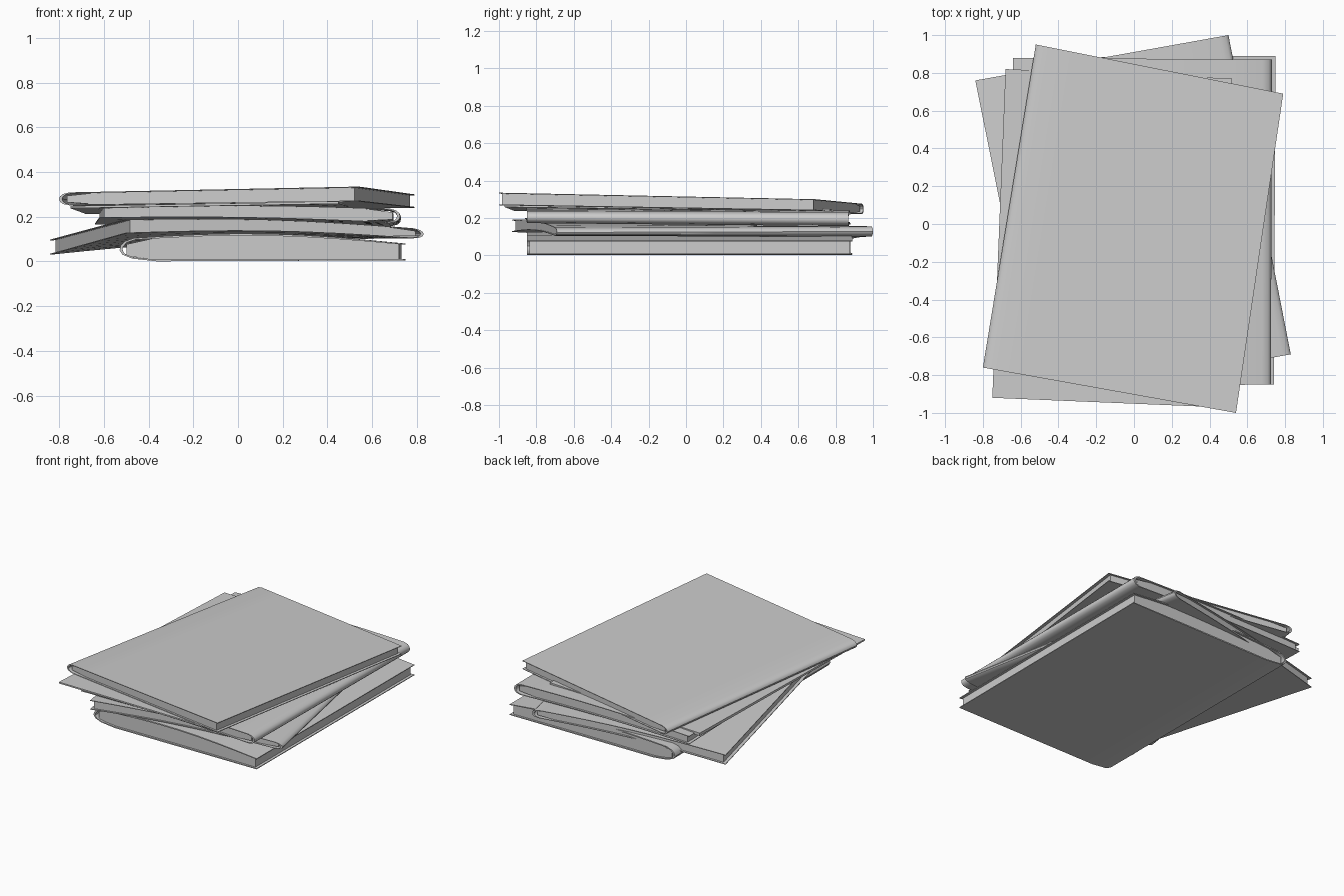
import bpy, bmesh
from math import sin, pi, radians

if "Cube" in bpy.data.objects:
    bpy.data.objects.remove(bpy.data.objects["Cube"])


def lerp(a, b, t):
    return a + (b - a) * t


def loft(name, line_a, line_b, v0, v1, place, rows=8):
    """Sweep the closed section between two matching lines along the book."""
    loop = line_a + line_b[::-1]
    n, m = len(loop), len(line_a)
    bm = bmesh.new()
    rings = []
    for r in range(rows + 1):
        v = lerp(v0, v1, r / rows)
        rings.append([bm.verts.new(place(u, v, w)) for u, w in loop])
    for p, q in zip(rings, rings[1:]):
        for i in range(n):
            j = (i + 1) % n
            bm.faces.new((p[i], p[j], q[j], q[i]))
    for ring in (rings[0], rings[-1]):
        for i in range(m - 1):
            bm.faces.new((ring[i], ring[i + 1], ring[n - 2 - i], ring[n - 1 - i]))
    bmesh.ops.recalc_face_normals(bm, faces=bm.faces[:])
    mesh = bpy.data.meshes.new(name)
    bm.to_mesh(mesh)
    bm.free()
    ob = bpy.data.objects.new(name, mesh)
    bpy.context.collection.objects.link(ob)
    bpy.ops.object.select_all(action='DESELECT')
    ob.select_set(True)
    bpy.context.view_layer.objects.active = ob
    bpy.ops.object.shade_smooth_by_angle(angle=radians(35))
    return ob


def placer(corners, bulge_low, bulge_top):
    """Map (across, along, up) in 0..1 onto the bent slab.
    corners: open front, spine front, open back, spine back as (x, y, z low, z top)."""
    def place(u, v, w):
        of, sf, ob, sb = corners
        x, y, zl, zt = (lerp(lerp(a, b, u), lerp(c, d, u), v)
                        for a, b, c, d in zip(of, sf, ob, sb))
        arch = sin(pi * u)
        return x, y, lerp(zl + bulge_low * arch, zt + bulge_top * arch, w)
    return place


def book(name, corners, bulge_low=0, bulge_top=0, low_round=.035, top_round=.035):
    place = placer(corners, bulge_low, bulge_top)
    steps = [i / 8 for i in range(8)]
    cl, ct = low_round, top_round
    # cover: flat sides joined by a rounded spine
    outer = [(s * (1 - cl), 0) for s in steps]
    outer += [(1 - cl, 0), (1 - .35 * cl, .12), (1 - .08 * cl, .3), (1, .5),
              (1 - .08 * ct, .7), (1 - .35 * ct, .88), (1 - ct, 1)]
    outer += [(s * (1 - ct), 1) for s in steps[::-1]]
    inner = [(u if u < .9 else lerp(.9, u, .9), lerp(.07, .93, w)) for u, w in outer]
    loft(name + "_cover", outer, inner, 0, 1, place)
    # page block, set back from the cover edges
    us = [lerp(.015, .975, i / 10) for i in range(11)]
    low = [(u, .06 if u < .93 else .25) for u in us]
    top = [(u, .94 if u < .93 else .75) for u in us]
    loft(name + "_pages", low, top, .008, .992, place)


# bottom book, spine on the left
book("bottom_book", [(.74, -.85, .005, .08), (-.53, -.85, .0, .10),
                     (.75, .89, .005, .08), (-.53, .88, .0, .10)],
     0, .034, low_round=.13, top_round=.05)

# second book, spine on the right, back left corner sagging
book("second_book", [(-.50, -.93, .125, .19), (.83, -.69, .10, .145),
                     (-.84, .76, .03, .098), (.50, 1.0, .10, .155)], .022, .02)

# third book, spine on the right
book("third_book", [(-.62, -.86, .195, .24), (.725, -.85, .17, .235),
                    (-.64, .88, .165, .222), (.73, .87, .155, .23)], .012, .014)

# thin loose leaflet under the top book
leaf = placer([(-.75, -.92, .238, .248), (.45, -.97, .258, .268),
               (-.68, .82, .212, .232), (.52, .77, .236, .248)], 0, 0)
loft("leaflet", [(0, 0), (.5, 0), (1, 0)], [(0, 1), (.5, 1), (1, 1)], 0, 1, leaf)

# top book, spine on the left
book("top_book", [(.54, -1.0, .268, .335), (-.80, -.76, .25, .308),
                  (.79, .69, .24, .30), (-.52, .95, .22, .275)])
